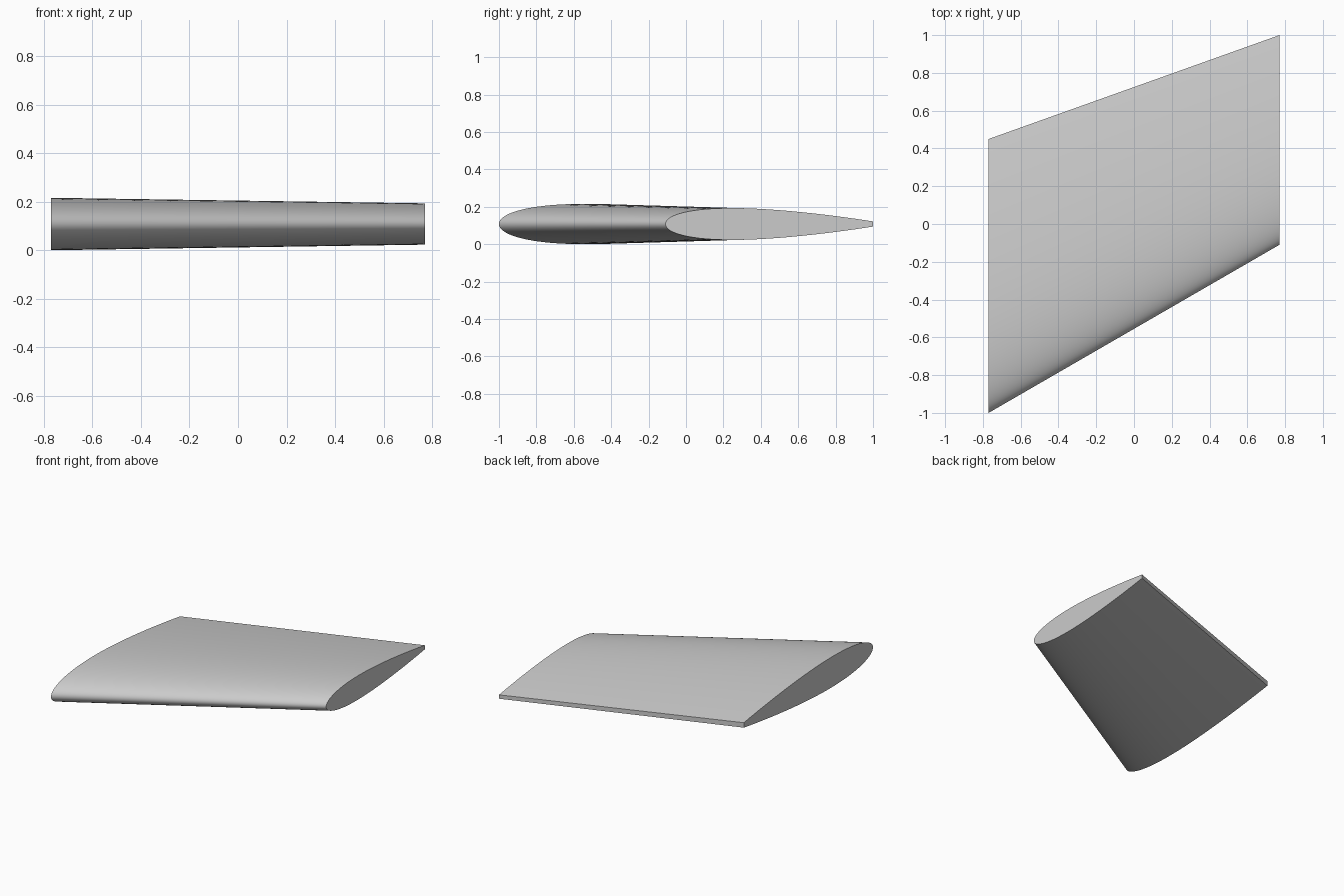
import bpy, bmesh, math

cube = bpy.data.objects.get("Cube")
if cube:
    bpy.data.objects.remove(cube, do_unlink=True)

# Plain grey finish
grey = bpy.data.materials.new("light_grey")
grey.use_nodes = True
colour = (0.6, 0.6, 0.6, 1)
grey.diffuse_color = colour
grey.node_tree.nodes["Principled BSDF"].inputs["Base Color"].default_value = colour

STEPS = 40
CUT = 0.93       # the tail of the aerofoil is cut blunt here
MID_Z = 0.108


def half_thickness(t):
    """Symmetric aerofoil half thickness, 1 at its thickest."""
    x = t * CUT
    return 10 * (0.2969 * math.sqrt(x) - 0.126 * x - 0.3516 * x**2
                 + 0.2843 * x**3 - 0.1036 * x**4)


def section(bm, x, nose, tail, half):
    """Closed ring from upper tail round the nose to lower tail."""
    ring = []
    for i in range(-STEPS, STEPS + 1):
        t = 1 - math.cos(abs(i) / STEPS * math.pi / 2)
        side = -1 if i > 0 else 1
        z = MID_Z + side * half * half_thickness(t)
        ring.append(bm.verts.new((x, nose + (tail - nose) * t, z)))
    return ring


# Swept, tapered wing panel
bm = bmesh.new()
root = section(bm, -0.77, -1.0, 0.45, 0.108)
tip = section(bm, 0.77, -0.11, 1.0, 0.085)
for i in range(len(root)):
    j = (i + 1) % len(root)
    bm.faces.new((root[i], root[j], tip[j], tip[i]))
bm.faces.new(root)
bm.faces.new(tip[::-1])
bmesh.ops.recalc_face_normals(bm, faces=bm.faces)

mesh = bpy.data.meshes.new("wing_panel")
bm.to_mesh(mesh)
bm.free()
mesh.materials.append(grey)
wing = bpy.data.objects.new("wing_panel", mesh)
bpy.context.collection.objects.link(wing)

# Smooth skin with crisp ends and tail
bpy.ops.object.select_all(action="DESELECT")
wing.select_set(True)
bpy.context.view_layer.objects.active = wing
bpy.ops.object.shade_smooth_by_angle(angle=math.radians(35))
